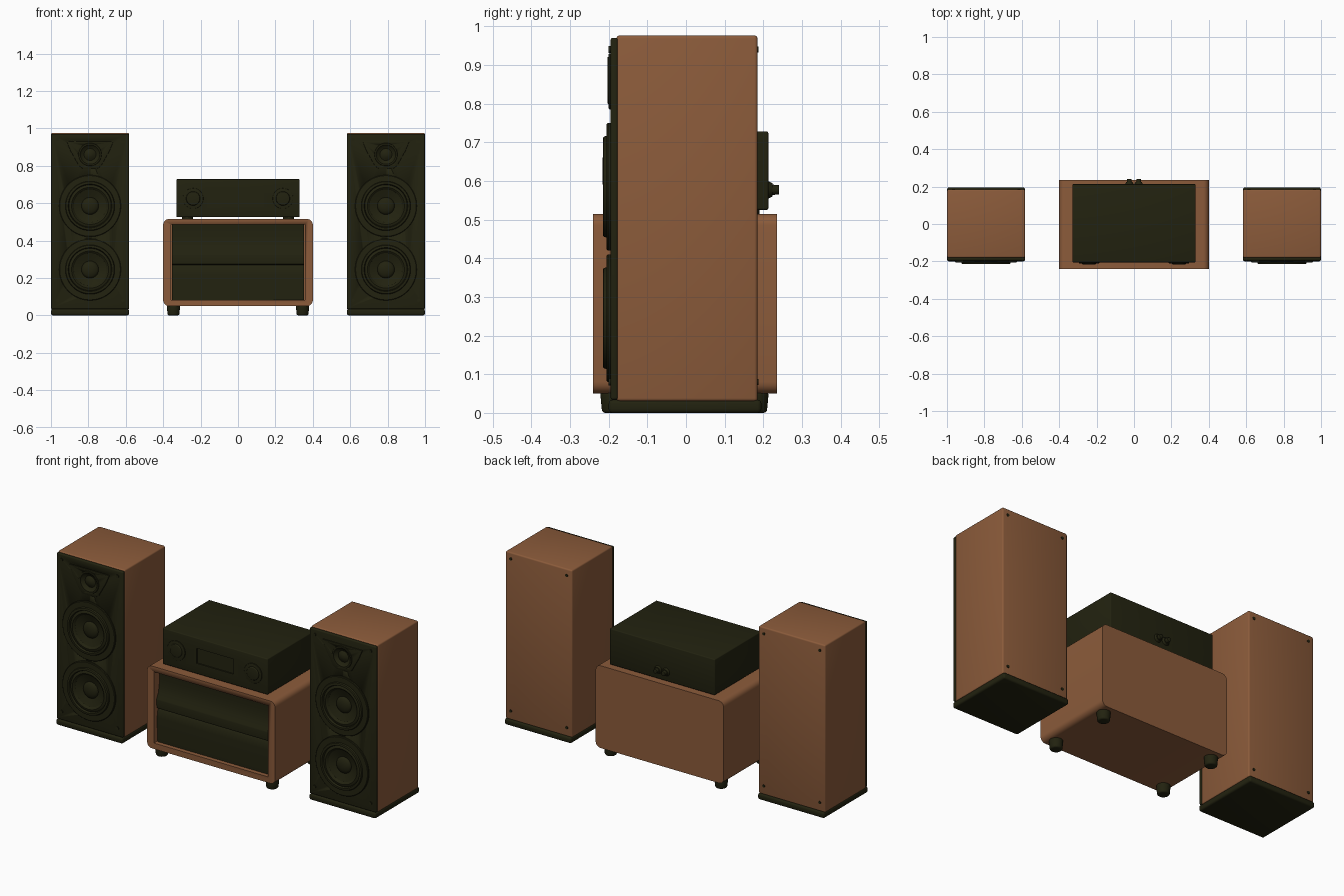
import bpy, bmesh, math
from mathutils import Matrix

cube = bpy.data.objects.get("Cube")
if cube:
    bpy.data.objects.remove(cube, do_unlink=True)


def material(name, rgb):
    m = bpy.data.materials.new(name)
    m.use_nodes = True
    m.diffuse_color = (*rgb, 1)
    bsdf = next(n for n in m.node_tree.nodes if n.type == 'BSDF_PRINCIPLED')
    bsdf.inputs["Base Color"].default_value = (*rgb, 1)
    bsdf.inputs["Roughness"].default_value = 0.7
    return m


WOOD = material("walnut brown", (0.26, 0.105, 0.043))
DARK = material("olive black", (0.016, 0.016, 0.005))


def finish(name, bm, mat, smooth=True):
    me = bpy.data.meshes.new(name)
    bm.to_mesh(me)
    bm.free()
    me.materials.append(mat)
    ob = bpy.data.objects.new(name, me)
    bpy.context.collection.objects.link(ob)
    if smooth:
        bpy.ops.object.select_all(action='DESELECT')
        ob.select_set(True)
        bpy.context.view_layer.objects.active = ob
        bpy.ops.object.shade_smooth_by_angle(angle=math.radians(35))
    return ob


def box(name, x, y, z, mat, bevel=0.0, axis=None, segments=3):
    """Box from (min, max) ranges; bevels all edges or those along one axis."""
    bm = bmesh.new()
    bmesh.ops.create_cube(bm, size=1)
    for v in bm.verts:
        for i, (a, b) in enumerate((x, y, z)):
            v.co[i] = b if v.co[i] > 0 else a
    if bevel:
        edges = [e for e in bm.edges if axis is None or
                 abs((e.verts[0].co - e.verts[1].co).normalized()[axis]) > 0.9]
        bmesh.ops.bevel(bm, geom=edges, offset=bevel, segments=segments,
                        profile=0.5, affect='EDGES')
    return finish(name, bm, mat)


def cylinder(name, centre, r1, r2, depth, mat, axis='Y', bevel=0.0, sides=32):
    bm = bmesh.new()
    bmesh.ops.create_cone(bm, cap_ends=True, segments=sides, radius1=r1, radius2=r2, depth=depth)
    if bevel:
        rims = [e for e in bm.edges if abs(e.verts[0].co.z - e.verts[1].co.z) < 1e-5]
        bmesh.ops.bevel(bm, geom=rims, offset=bevel, segments=3, profile=0.5, affect='EDGES')
    if axis == 'Y':
        bm.transform(Matrix.Rotation(math.radians(-90), 4, 'X'))
    bm.transform(Matrix.Translation(centre))
    return finish(name, bm, mat)


def dish(name, cx, y, cz, profile, mat, sides=64):
    """Round part facing the front; profile of (radius, forward) from rim to centre."""
    bm = bmesh.new()
    rings = []
    for r, d in profile:
        angles = [2 * math.pi * k / sides for k in range(sides)]
        rings.append([bm.verts.new((cx + r * math.cos(a), y - d, cz + r * math.sin(a)))
                      for a in angles])
    for a, b in zip(rings, rings[1:]):
        for k in range(sides):
            n = (k + 1) % sides
            bm.faces.new((a[k], a[n], b[n], b[k]))
    bm.faces.new(rings[-1])
    return finish(name, bm, mat)


def prism(name, outline, direction, mat, bevel=0.0):
    """Extrude a flat outline of 3D points along a direction."""
    bm = bmesh.new()
    face = bm.faces.new([bm.verts.new(p) for p in outline])
    new = bmesh.ops.extrude_face_region(bm, geom=[face])
    bmesh.ops.translate(bm, vec=direction,
                        verts=[g for g in new["geom"] if isinstance(g, bmesh.types.BMVert)])
    bmesh.ops.recalc_face_normals(bm, faces=bm.faces)
    if bevel:
        bmesh.ops.bevel(bm, geom=bm.edges[:], offset=bevel, segments=2, profile=0.5, affect='EDGES')
    return finish(name, bm, mat)


def cut(target, cutter):
    mod = target.modifiers.new("cut", 'BOOLEAN')
    mod.operation = 'DIFFERENCE'
    mod.solver = 'EXACT'
    mod.object = cutter
    bpy.context.view_layer.objects.active = target
    bpy.ops.object.modifier_apply(modifier=mod.name)
    bpy.data.objects.remove(cutter, do_unlink=True)


WOOFER = [(0.165, -0.002), (0.165, 0.007), (0.162, 0.010), (0.132, 0.010), (0.129, 0.018),
          (0.125, 0.020), (0.117, 0.019), (0.113, 0.008), (0.107, 0.012), (0.099, 0.013),
          (0.092, 0.009), (0.088, 0.003), (0.070, -0.004), (0.046, -0.012), (0.044, -0.006),
          (0.036, 0.000), (0.022, 0.005), (0.008, 0.007)]
TWEETER = [(0.062, 0.004), (0.060, 0.008), (0.052, 0.008), (0.046, 0.001), (0.032, -0.006),
           (0.026, -0.003), (0.016, 0.003), (0.005, 0.005)]

# Pair of floor speakers
for side, s in (("left", 1), ("right", -1)):
    cx = 0.791 * s
    x = (cx - 0.208, cx + 0.208)
    box(side + "_speaker_body", x, (-0.18, 0.185), (0.03, 0.976), WOOD, 0.008)
    box(side + "_speaker_plinth", x, (-0.2, 0.195), (0.0, 0.034), DARK, 0.01)
    baffle = box(side + "_speaker_baffle", x, (-0.195, -0.176), (0.034, 0.97), DARK, 0.006)
    for label, z in (("lower", 0.245), ("upper", 0.585)):
        cut(baffle, cylinder("hole", (cx, -0.196, z), 0.118, 0.118, 0.034, DARK))
        dish(f"{side}_{label}_woofer", cx, -0.195, z, WOOFER, DARK)
    # Flared tweeter plate
    flare = [(-0.125, 0.93), (0.125, 0.93), (0.105, 0.88), (0.06, 0.8),
             (0.04, 0.785), (-0.04, 0.785), (-0.06, 0.8), (-0.105, 0.88)]
    plate = prism(side + "_tweeter_plate", [(cx + a, -0.2, z) for a, z in flare],
                  (0, 0.008, 0), DARK, 0.003)
    for part in (plate, baffle):
        cut(part, cylinder("hole", (cx, -0.195, 0.86), 0.05, 0.05, 0.02, DARK))
    dish(side + "_tweeter", cx, -0.195, 0.86, TWEETER, DARK)
    # Corner screws, front and back
    for dx in (-0.175, 0.175):
        for z in (0.08, 0.94):
            cylinder(side + "_front_screw", (cx + dx, -0.196, z), 0.009, 0.009, 0.008, DARK, sides=12)
            cylinder(side + "_back_screw", (cx + dx, 0.185, z), 0.008, 0.008, 0.006, DARK, sides=12)

# Low cabinet with rounded sides and an open front
cabinet = box("cabinet_shell", (-0.4, 0.4), (-0.24, 0.235), (0.05, 0.515), WOOD, 0.03, axis=1, segments=5)
cut(cabinet, box("opening", (-0.357, 0.357), (-0.3, -0.14), (0.083, 0.485), WOOD))
front = [(-0.2, 0.485), (-0.196, 0.43), (-0.2, 0.39), (-0.208, 0.355), (-0.222, 0.328),
         (-0.224, 0.322), (-0.22, 0.275), (-0.206, 0.268), (-0.214, 0.255), (-0.218, 0.22),
         (-0.215, 0.083), (-0.139, 0.083), (-0.139, 0.485)]
prism("cabinet_front_panel", [(-0.353, y, z) for y, z in front], (0.706, 0, 0), DARK)
for fx in (-0.345, 0.345):
    for fy in (-0.186, 0.178):
        cylinder("cabinet_foot", (fx, fy, 0.027), 0.031, 0.036, 0.054, DARK, 'Z', 0.008)

# Amplifier on top of the cabinet
amp = box("amplifier_body", (-0.329, 0.329), (-0.205, 0.213), (0.525, 0.728), DARK, 0.005)
cut(amp, box("display_recess", (-0.115, 0.115), (-0.25, -0.198), (0.585, 0.67), DARK))
for s in (-1, 1):
    cylinder("amplifier_dial_ring", (0.24 * s, -0.206, 0.625), 0.055, 0.055, 0.008, DARK, bevel=0.002)
    cylinder("amplifier_dial", (0.24 * s, -0.208, 0.625), 0.036, 0.04, 0.016, DARK, bevel=0.003)
    for fy in (-0.15, 0.16):
        cylinder("amplifier_foot", (0.27 * s, fy, 0.52), 0.03, 0.03, 0.016, DARK, 'Z')
    # Rear terminals
    cylinder("terminal_base", (0.025 * s, 0.217, 0.577), 0.024, 0.017, 0.014, DARK)
    cylinder("terminal_post", (0.025 * s, 0.228, 0.577), 0.014, 0.012, 0.026, DARK, bevel=0.002)
